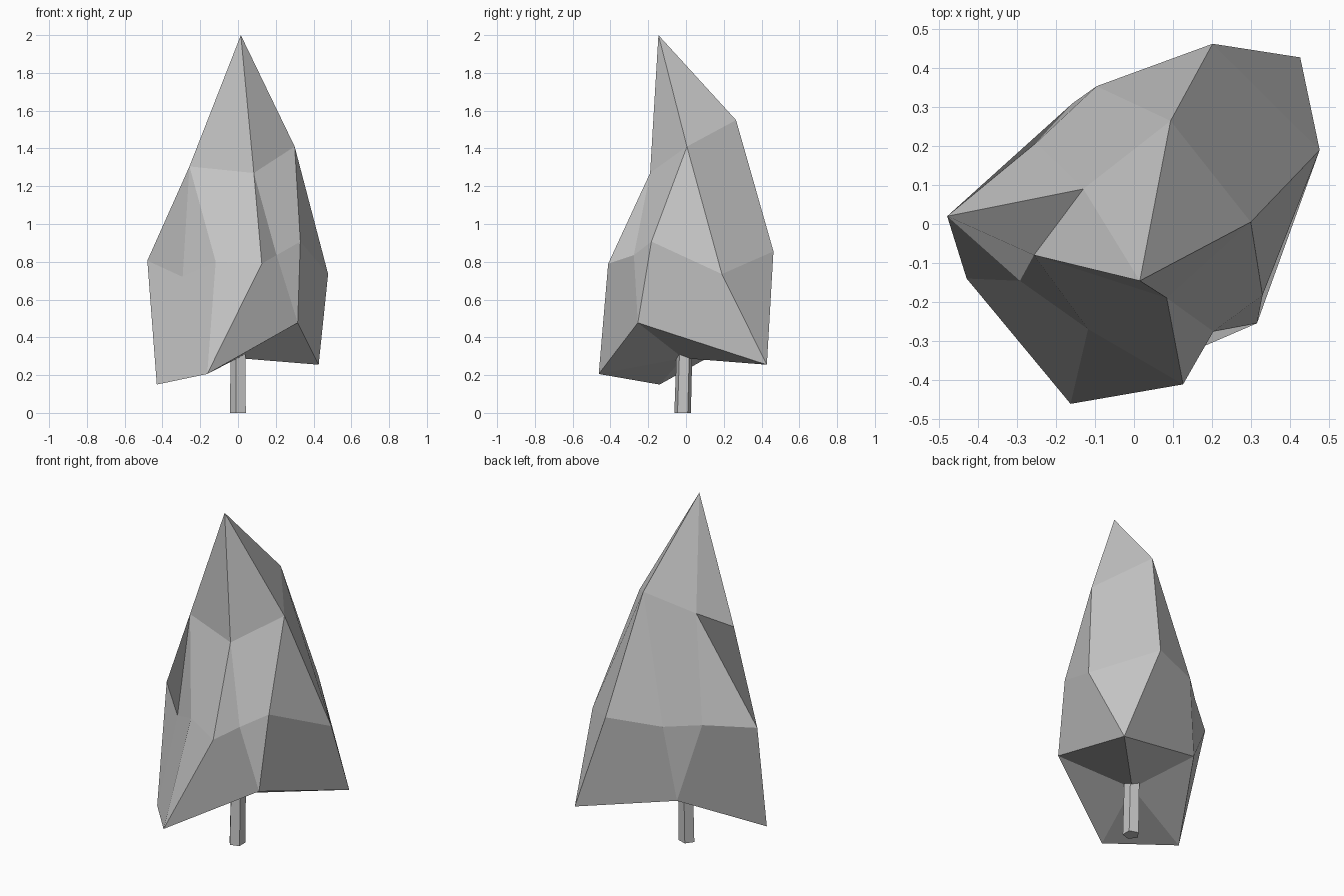
import bpy, bmesh
from math import radians
from mathutils import Matrix, Vector

default_cube = bpy.data.objects.get("Cube")
if default_cube:
    bpy.data.objects.remove(default_cube, do_unlink=True)

# One plain material for the whole tree
grey = bpy.data.materials.new("plain_grey")
grey.use_nodes = True
grey.diffuse_color = (0.57, 0.57, 0.57, 1)
grey.node_tree.nodes["Principled BSDF"].inputs["Base Color"].default_value = grey.diffuse_color


def finish(bm, name):
    """Turn a bmesh into a flat shaded object with the shared material."""
    bmesh.ops.recalc_face_normals(bm, faces=bm.faces[:])
    mesh = bpy.data.meshes.new(name)
    bm.to_mesh(mesh)
    bm.free()
    mesh.materials.append(grey)
    obj = bpy.data.objects.new(name, mesh)
    bpy.context.collection.objects.link(obj)
    return obj


# Foliage: three uneven rings, listed clockwise from the left side
tip = (0.015, -0.146, 2)
heart = (0, -0.015, 0.29)
shoulders = [(0.3, 0.005, 1.41), (0.084, -0.19, 1.27), (-0.257, -0.08, 1.305),
             (-0.13, 0.09, 1.415), (0.094, 0.265, 1.55)]
waist = [(0.477, 0.19, 0.735), (0.33, -0.183, 0.907),
         (0.204, -0.276, 0.835), (0.126, -0.412, 0.79),
         (-0.118, -0.27, 0.8), (-0.293, -0.146, 0.72),
         (-0.48, 0.02, 0.806), (-0.252, 0.208, 0.833),
         (-0.096, 0.354, 0.837), (0.202, 0.463, 0.855)]
hem = [(0.316, -0.255, 0.477), (-0.163, -0.462, 0.206), (-0.43, -0.14, 0.15),
       (-0.158, 0.31, 0.4), (0.427, 0.428, 0.255)]

bm = bmesh.new()
top, bottom = bm.verts.new(tip), bm.verts.new(heart)
upper, middle, lower = ([bm.verts.new(p) for p in ring]
                        for ring in (shoulders, waist, hem))
count = len(upper)
for i in range(count):
    j = (i + 1) % count
    near, far = middle[2 * i], middle[2 * i + 1]
    following = middle[2 * j]
    for corners in (
        (top, upper[i], upper[j]),               # pointed cap
        (upper[i], near, far),                   # wedge below a shoulder
        (upper[i], far, following, upper[j]),    # panel between shoulders
        (far, following, lower[i]),              # wedge above a hem point
        (near, far, lower[i], lower[i - 1]),     # skirt panel
        (lower[i], lower[j], bottom),            # underside
    ):
        bm.faces.new(corners)
finish(bm, "foliage")

# Trunk: five-sided post leaning slightly into the foliage
bm = bmesh.new()
height = 0.32
bmesh.ops.create_cone(bm, cap_ends=True, segments=5, radius1=0.046, radius2=0.044,
                      depth=height, matrix=Matrix.Translation((0, 0, height / 2)))
# Turn the post so one flat side faces the model's left
first = min(bm.verts, key=lambda v: (round(v.co.z, 3), -v.co.x))
angle = first.co.xy.angle_signed(Vector((1, 0)))
bmesh.ops.rotate(bm, verts=bm.verts[:], cent=(0, 0, 0),
                 matrix=Matrix.Rotation(-angle + radians(36), 3, "Z"))
for v in bm.verts:
    v.co += Vector((0.004, -0.018 + 0.03 * v.co.z, 0))
finish(bm, "trunk")
